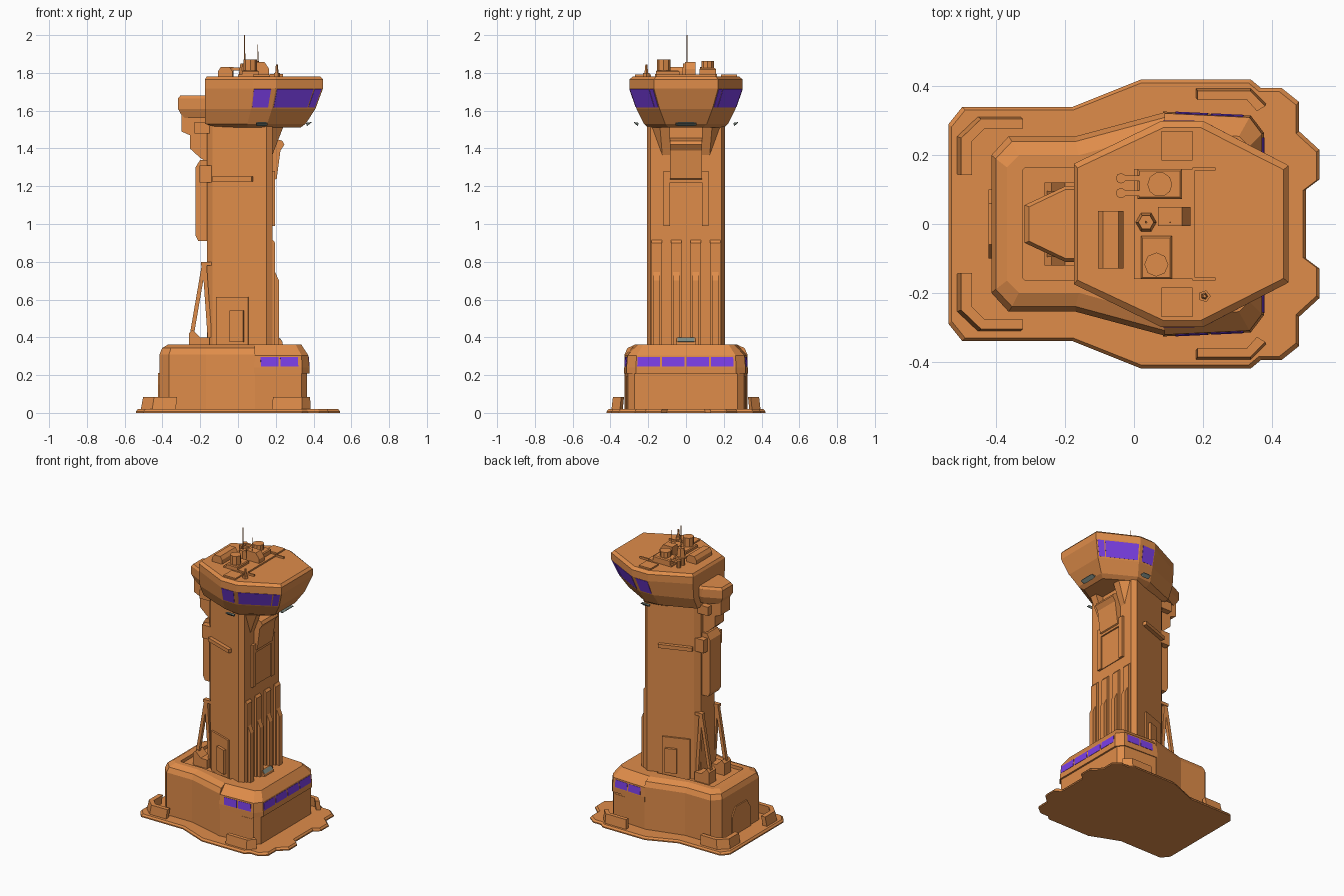
import bpy, bmesh, math
from mathutils import Vector


def material(name, rgb):
    m = bpy.data.materials.new(name)
    m.diffuse_color = (*rgb, 1)
    return m


ORANGE = material("orange_hull", (0.74, 0.265, 0.068))
PURPLE = material("purple_glass", (0.2, 0.05, 0.8))
GREY = material("grey_lamp", (0.2, 0.25, 0.22))


def finish(name, bm, mat):
    bmesh.ops.recalc_face_normals(bm, faces=bm.faces)
    me = bpy.data.meshes.new(name)
    bm.to_mesh(me)
    bm.free()
    me.materials.append(mat)
    ob = bpy.data.objects.new(name, me)
    bpy.context.collection.objects.link(ob)
    return ob


def loft(name, rings, mat=ORANGE):
    """Skin a list of equal-length 3D rings and cap both ends."""
    bm = bmesh.new()
    vs = [[bm.verts.new(p) for p in r] for r in rings]
    n = len(vs[0])
    for a, b in zip(vs, vs[1:]):
        for i in range(n):
            j = (i + 1) % n
            bm.faces.new((a[i], a[j], b[j], b[i]))
    bm.faces.new(vs[0])
    bm.faces.new(vs[-1])
    return finish(name, bm, mat)


def sym(half, z):
    """Close a +y half outline with its mirror image at height z."""
    return [(x, y, z) for x, y in half] + [(x, -y, z) for x, y in reversed(half)]


def hull(name, pts, mat=ORANGE):
    bm = bmesh.new()
    for p in pts:
        bm.verts.new(p)
    bmesh.ops.convex_hull(bm, input=bm.verts)
    return finish(name, bm, mat)


def box(name, x0, x1, y0, y1, z0, z1, mat=ORANGE, c=0.0):
    """Box with its top edges drawn in by c."""
    q = lambda d, z: [(x0 + d, y0 + d, z), (x1 - d, y0 + d, z), (x1 - d, y1 - d, z), (x0 + d, y1 - d, z)]
    return loft(name, [q(0, z0), q(0, z1 - c), q(c, z1)] if c else [q(0, z0), q(0, z1)], mat)


def profile(name, pts, y0, y1, mat=ORANGE):
    return loft(name, [[(x, y, z) for x, z in pts] for y in (y0, y1)], mat)


def drum(name, x, y, z0, z1, r, n=8, top=1.0):
    ring = lambda s, z: [(x + s * math.cos(2 * math.pi * i / n), y + s * math.sin(2 * math.pi * i / n), z) for i in range(n)]
    return loft(name, [ring(r, z0), ring(r * top, z1)])


def beam(name, p, q, w):
    d = Vector((w, w, 0)) / 2
    e = Vector((w, -w, 0)) / 2
    return loft(name, [[Vector(a) + s for s in (d, e, -d, -e)] for a in (p, q)])


def plate(name, quad, u0, u1, v0, v1, mat, t=0.002):
    """Plate on part of a quad (bottom a-b, top d-c), facing outward."""
    a, b, c, d = map(Vector, quad)
    n = (b - a).cross(d - a).normalized()
    mid = (a + b + c + d) / 4
    if n.dot(Vector((mid.x - 0.05, mid.y, 0))) < 0:
        n = -n
    at = lambda u, v: a.lerp(b, u).lerp(d.lerp(c, u), v)
    r = [at(u0, v0), at(u1, v0), at(u1, v1), at(u0, v1)]
    return loft(name, [[p - n * 0.002 for p in r], [p + n * t for p in r]], mat)


# Ground pad
pad = [(-.54, .29), (-.5, .34), (-.18, .34), (.02, .42), (.34, .42), (.37, .395),
       (.43, .395), (.48, .355), (.48, .27), (.54, .215), (.54, .13), (.5, .1)]
loft("ground_pad", [sym(pad, 0), sym(pad, .008), sym([(x * .982, y * .975) for x, y in pad], .02)])

# Rear base block with sloped shoulders and a sunken roof
rear = [(-.415, .2), (-.365, .255), (-.17, .255), (.09, .325)]
recess = [(-.325, .155), (-.315, .165), (-.16, .165), (.09, .2)]
loft("base_rear", [sym(rear, 0), sym(rear, .31),
                   sym([(-.402, .19), (-.355, .24), (-.17, .24), (.09, .31)], .343),
                   sym([(-.37, .165), (-.335, .2), (-.16, .2), (.09, .27)], .362),
                   sym(recess, .362), sym(recess, .34)])

# Front base block: lower wall and overhanging window band
wall = [(.085, .322), (.335, .308), (.366, .272)]
loft("base_front_wall", [sym(wall, 0), sym(wall, .215)])
low = [(.085, .327), (.34, .315), (.378, .265)]
high = [(.085, .322), (.336, .31), (.372, .262)]
loft("base_window_band", [sym(low, .208), sym(low, .24), sym(high, .305),
                          sym([(.085, .27), (.305, .255), (.335, .225)], .362)])
face = [(.378, -.265, .24), (.378, .265, .24), (.372, .262, .305), (.372, -.262, .305)]
for i in range(4):
    plate("base_front_window", face, .012 + i * .246, .238 + i * .246, .08, .85, PURPLE)
for s in (1, -1):
    face = [(.085, s * .327, .24), (.34, s * .315, .24), (.336, s * .31, .305), (.085, s * .322, .305)]
    for u in (.14, .55):
        plate("base_side_window", face, u, u + .37, .08, .85, PURPLE)
    face = [(.085, s * .322, 0), (.335, s * .308, 0), (.335, s * .308, .21), (.085, s * .322, .21)]
    plate("garage_door", face, .62, .97, .1, .93, ORANGE)
    # Low barriers on the pad corners
    corner = [(-.515, .145), (-.515, .255), (-.455, .312), (-.33, .312),
              (-.33, .283), (-.445, .283), (-.483, .245), (-.483, .145)]
    loft("rear_barrier", [[(x, s * y, .015) for x, y in corner],
                          [(x * .97 - .003, s * y * .98, .083) for x, y in corner]])
    corner = [(.18, .395), (.34, .395), (.385, .35), (.36, .335), (.33, .368), (.18, .368)]
    loft("front_barrier", [[(x, s * y, .015) for x, y in corner],
                           [(x * .96 + .012, s * y * .98, .083) for x, y in corner]])
hull("rear_door", [(x, y, z) for x in (-.423, -.4) for y, z in
                   ((-.1, 0), (.1, 0), (.1, .15), (.06, .21), (-.06, .21), (-.1, .15))])

# Tower shaft, wedge shaped: narrow at the back
shaft = [(-.165, .075), (-.135, .105), (.15, .207), (.182, .188)]
loft("tower_shaft", [sym(shaft, .33), sym(shaft, 1.53)])

# Ribs and frame on the right face
for y in (-.155, -.052, .052, .155):
    profile("tall_rib", [(.17, .35), (.197, .35), (.197, .9), (.185, .915), (.17, .915)], y - .027, y + .027)
    profile("short_rib", [(.18, .35), (.217, .35), (.217, .70), (.197, .745), (.18, .745)], y - .018, y + .018)
hull("entry_wedge", [(x, y, z) for y in (-.05, .05) for x, z in ((.18, .35), (.24, .35), (.235, .375), (.215, .4), (.18, .4))])
hull("entry_lamp", [(x, y, z) for y in (-.045, .045) for x, z in ((.236, .378), (.219, .399), (.228, .372))], GREY)
for s in (1, -1):
    box("frame_leg", .17, .197, s * .085, s * .12, .99, 1.28)
    # Corner gussets under the head
    hull("head_gusset", [(.16, s * .205, 1.54), (.25, s * .14, 1.54), (.25, s * .085, 1.54), (.15, s * .085, 1.54),
                         (.18, s * .125, 1.36), (.18, s * .085, 1.36), (.17, s * .125, 1.36)])
    # Panel, hood and rail on the slanted side wall
    face = [(-.135, s * .105, .34), (.15, s * .207, .34), (.15, s * .207, 1.53), (-.135, s * .105, 1.53)]
    plate("side_panel", face, .08, .67, 0, .23, ORANGE, .012)
    plate("side_door_hood", face, .35, .6, .03, .17, ORANGE, .03)
    plate("side_rail", face, .02, .75, .744, .765, ORANGE, .025)
    # Back struts with foot blocks
    profile("strut_foot", [(-.26, .33), (-.26, .42), (-.24, .44), (-.2, .4), (-.15, .4), (-.15, .33)], s * .045, s * .12)
    beam("strut_outer", (-.245, s * .085, .41), (-.178, s * .085, .8), .022)
    beam("strut_inner", (-.15, s * .085, .4), (-.178, s * .085, .8), .022)
    box("strut_cap", -.195, -.14, s * .07, s * .1, .78, .8)
    box("back_bracket", -.205, -.14, s * .05, s * .1, 1.22, 1.31)
box("frame_top", .17, .197, -.12, .12, 1.22, 1.28)
box("frame_panel", .17, .187, -.085, .085, .99, 1.22)
profile("front_hood", [(.17, 1.22), (.205, 1.24), (.225, 1.39), (.246, 1.42), (.235, 1.44), (.17, 1.46)], -.085, .085)

# Back spine and equipment housing
profile("back_spine", [(-.15, .91), (-.21, .91), (-.225, .94), (-.225, 1.3), (-.2, 1.34), (-.15, 1.34)], -.06, .06)
profile("back_duct", [(-.15, 1.32), (-.2, 1.35), (-.255, 1.4), (-.255, 1.47), (-.3, 1.49), (-.3, 1.6), (-.15, 1.6)], -.05, .05)
box("back_collar", -.23, -.15, -.09, .09, 1.48, 1.54)
back = [(-.318, .055), (-.2, .11), (-.15, .11)]
loft("back_housing", [sym([(-.29, .045), (-.2, .09), (-.15, .09)], 1.56), sym(back, 1.61),
                      sym(back, 1.665), sym([(-.305, .05), (-.2, .1), (-.15, .1)], 1.68)])

# Control room head
ha = [(-.175, .175), (.08, .30), (.2, .30), (.45, .17)]
hb = [(-.175, .165), (.07, .262), (.18, .262), (.41, .14)]
loft("control_room", [sym([(-.1, .1), (.05, .175), (.15, .2), (.33, .09)], 1.51),
                      sym([(-.175, .125), (.05, .215), (.155, .222), (.358, .11)], 1.53),
                      sym(hb, 1.61), sym(ha, 1.718), sym(ha, 1.765),
                      sym([(-.165, .163), (.085, .28), (.195, .28), (.435, .158)], 1.782)])
for s in (1, -1):
    p = lambda v, z: (v[0], s * v[1], z)
    side = [p(hb[1], 1.61), p(hb[2], 1.61), p(ha[2], 1.718), p(ha[1], 1.718)]
    slant = [p(hb[2], 1.61), p(hb[3], 1.61), p(ha[3], 1.718), p(ha[2], 1.718)]
    plate("side_window", side, .04, .8, .08, .96, PURPLE)
    plate("slant_window", slant, .03, .8, .08, .96, PURPLE)
    plate("slant_window_end", slant, .825, .97, .08, .96, PURPLE)

# Hanging lamps below the head
hull("front_lamp", [(x, y, z) for y, k in ((-.055, .6), (.055, .6), (-.035, 1), (.035, 1))
                    for x, z in ((.365, 1.53 - .012 * k), (.388, 1.53 + .01 * k), (.36, 1.535))], GREY)
for s in (1, -1):
    hull("side_lamp", [(.125 + x, s * y, z) for x, k in ((-.03, .6), (.03, .6), (-.018, 1), (.018, 1))
                       for y, z in ((.255, 1.53 - .012 * k), (.276, 1.53 + .01 * k), (.25, 1.535))], GREY)

# Roof equipment
box("roof_deck", 0, .178, -.16, .16, 1.77, 1.792)
for s in (1, -1):
    box("deck_arm", .17, .237, s * .155, s * .165, 1.775, 1.795)
profile("roof_duct", [(-.105, 1.77), (-.105, 1.81), (-.09, 1.832), (-.045, 1.832), (-.03, 1.81), (-.03, 1.77)], -.13, .038)
box("cooler_base", .01, .14, .072, .16, 1.78, 1.825, c=.006)
drum("cooler_fan", .075, .115, 1.82, 1.862, .036, 10)
for y in (.09, .133):
    drum("pipe_stack", -.038, y, 1.77, 1.83, .015)
    box("pipe_run", -.038, .02, y - .008, y + .008, 1.812, 1.828)
box("generator_base", .02, .11, -.16, -.035, 1.78, 1.812, c=.005)
drum("generator_drum", .065, -.118, 1.8, 1.872, .035)
profile("radar_box", [(.07, 1.78), (.165, 1.78), (.165, 1.82), (.14, 1.858), (.07, 1.858)], -.006, .05)
drum("mast_base", .035, .005, 1.78, 1.85, .032, 6, .7)
drum("main_mast", .035, .005, 1.84, 2.0, .004, 5, .6)
drum("second_mast", .105, .005, 1.84, 1.95, .003, 5, .6)
drum("beacon_base", .205, -.21, 1.775, 1.8, .018, 5)
drum("beacon", .205, -.21, 1.79, 1.845, .011, 5, .5)
for s in (1, -1):
    box("roof_hatch", .08, .17, s * .185, s * .27, 1.77, 1.792)
